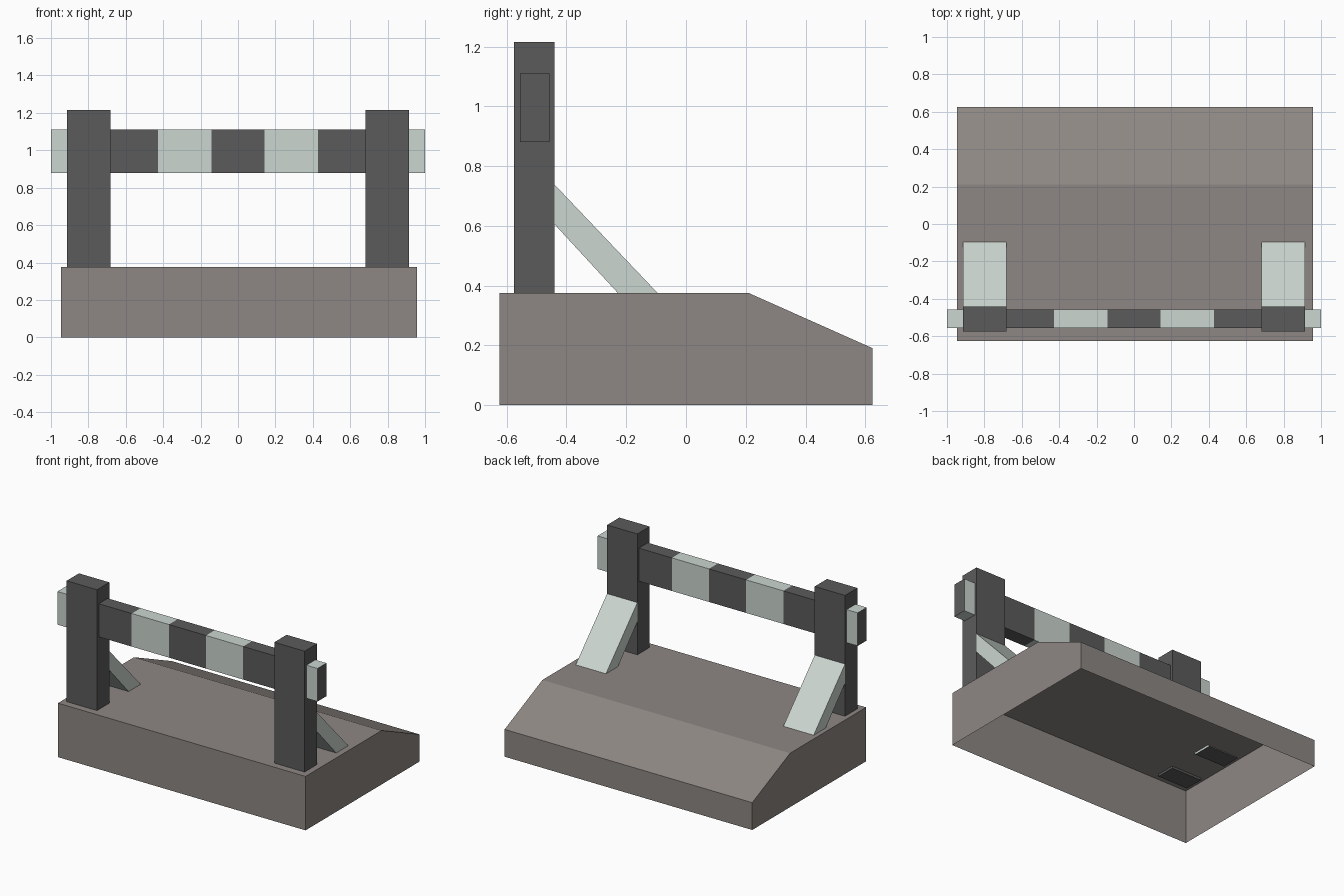
import bpy, bmesh

if "Cube" in bpy.data.objects:
    bpy.data.objects.remove(bpy.data.objects["Cube"])


def material(name, rgb):
    m = bpy.data.materials.new(name)
    m.diffuse_color = (*rgb, 1)
    m.use_nodes = True
    m.node_tree.nodes["Principled BSDF"].inputs["Base Color"].default_value = m.diffuse_color
    return m


CONCRETE = material("warm grey concrete", (0.27, 0.243, 0.229))
DARK = material("dark grey", (0.105, 0.105, 0.105))
PALE = material("pale green grey", (0.60, 0.67, 0.63))


def extrude_profile(name, profile, x0, x1, mats, drop_bottom=False, rule=None):
    """Extrude a (y, z) outline along x, with optional open underside."""
    bm = bmesh.new()
    face = bm.faces.new([bm.verts.new((x0, y, z)) for y, z in profile])
    ext = bmesh.ops.extrude_face_region(bm, geom=[face], use_keep_orig=True)
    verts = [g for g in ext["geom"] if isinstance(g, bmesh.types.BMVert)]
    bmesh.ops.translate(bm, verts=verts, vec=(x1 - x0, 0, 0))
    bmesh.ops.recalc_face_normals(bm, faces=bm.faces)
    bm.normal_update()
    if rule:
        for f in bm.faces:
            f.material_index = rule(f)
    if drop_bottom:
        bottom = [f for f in bm.faces if f.normal.z < -0.9]
        bmesh.ops.delete(bm, geom=bottom, context="FACES_ONLY")
    me = bpy.data.meshes.new(name)
    bm.to_mesh(me)
    bm.free()
    for m in mats:
        me.materials.append(m)
    ob = bpy.data.objects.new(name, me)
    bpy.context.collection.objects.link(ob)
    return ob


def rect(y0, y1, z0, z1):
    return [(y0, z0), (y1, z0), (y1, z1), (y0, z1)]


# Hollow base with a sloped back edge
extrude_profile("base", [(-0.625, 0), (0.625, 0), (0.625, 0.19), (0.21, 0.375), (-0.625, 0.375)],
                -0.947, 0.957, [CONCRETE], drop_bottom=True)

# Posts and slanted braces, slightly sunk into the base
SINK = 0.015
for side, x0, x1 in (("left", -0.915, -0.682), ("right", 0.682, 0.915)):
    extrude_profile(side + "_post", rect(-0.575, -0.44, 0.375 - SINK, 1.215), x0, x1, [DARK])
    extrude_profile(side + "_brace",
                    [(-0.44, 0.738), (-0.44, 0.605), (-0.228, 0.375), (-0.216, 0.375 - SINK),
                     (-0.08, 0.375 - SINK), (-0.095, 0.375)],
                    x0, x1, [PALE, DARK], rule=lambda f: int(f.normal.z < -0.95))

# Striped crossbar: seven equal bands, dark end caps
bar = extrude_profile("striped_crossbar", rect(-0.555, -0.457, 0.88, 1.11), -1, 1, [PALE, DARK])
bm = bmesh.new()
bm.from_mesh(bar.data)
for i in range(1, 7):
    bmesh.ops.bisect_plane(bm, geom=bm.verts[:] + bm.edges[:] + bm.faces[:],
                           plane_co=(-1 + i * 2 / 7, 0, 0), plane_no=(1, 0, 0))
bm.normal_update()
for f in bm.faces:
    band = int((f.calc_center_median().x + 1) * 3.5)
    f.material_index = 1 if abs(f.normal.x) > 0.9 else band % 2
bm.to_mesh(bar.data)
bm.free()
